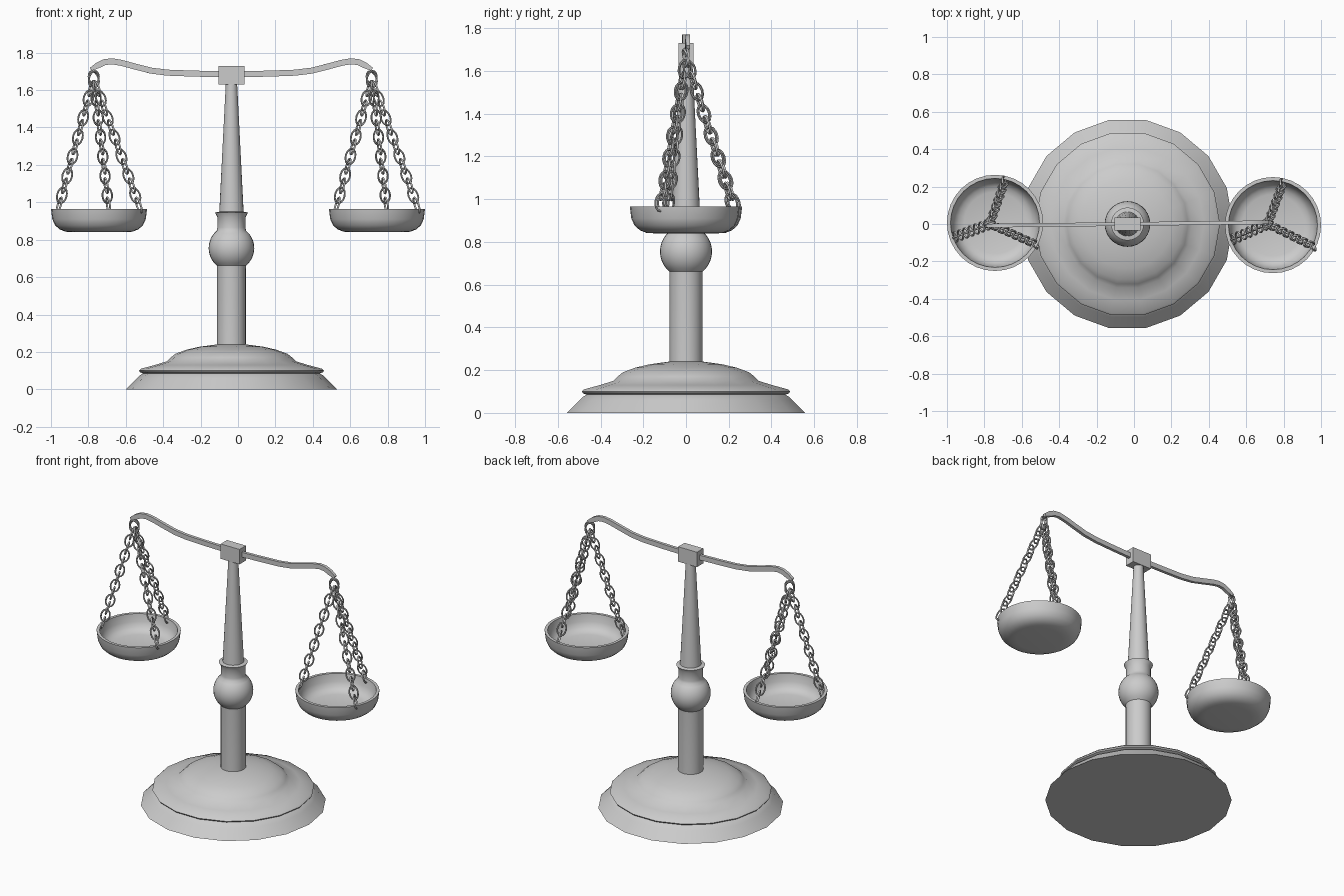
import bpy, bmesh, math
from mathutils import Vector, Matrix

if "Cube" in bpy.data.objects:
    bpy.data.objects.remove(bpy.data.objects["Cube"])

CX = -0.035  # axis of the stand


def add_object(name, bm, smooth=None):
    bmesh.ops.recalc_face_normals(bm, faces=bm.faces)
    me = bpy.data.meshes.new(name)
    bm.to_mesh(me)
    bm.free()
    ob = bpy.data.objects.new(name, me)
    bpy.context.collection.objects.link(ob)
    if smooth:
        bpy.ops.object.select_all(action='DESELECT')
        ob.select_set(True)
        bpy.context.view_layer.objects.active = ob
        bpy.ops.object.shade_smooth_by_angle(angle=math.radians(smooth))
    return ob


def lathe(name, profile, sides, loc, smooth=35):
    """Turn (radius, z) points round z; the profile starts and ends on the axis."""
    bm = bmesh.new()
    rings = []
    for r, z in profile:
        if r == 0:
            rings.append([bm.verts.new((0, 0, z))] * sides)
        else:
            rings.append([bm.verts.new((r * math.cos(math.tau * i / sides),
                                        r * math.sin(math.tau * i / sides), z))
                          for i in range(sides)])
    for a, b in zip(rings, rings[1:]):
        for i in range(sides):
            j = (i + 1) % sides
            quad = list(dict.fromkeys((a[i], a[j], b[j], b[i])))
            bm.faces.new(quad)
    ob = add_object(name, bm, smooth)
    ob.location = loc
    return ob


# Stepped round base
lathe("base", [(0, 0), (.565, 0), (.505, .06), (.49, .075), (.472, .085), (.49, .092),
               (.495, .1), (.485, .11), (.41, .13), (.345, .15), (.325, .17), (.3, .19),
               (.24, .212), (.17, .228), (.08, .24), (0, .24)], 18, (CX, 0, 0))

# Column with a ball and a flared collar
ball = [(.122 * math.cos(a), .755 + .122 * math.sin(a))
        for a in (math.radians(-50 + 10 * i) for i in range(11))]
lathe("column", [(0, .22), (.077, .22), (.077, .645)] + ball +
      [(.075, .865), (.075, .92), (.088, .945), (.065, .95), (0, .95)], 28, (CX, 0, 0))
lathe("spire", [(0, .93), (.066, .93), (.03, 1.64), (0, 1.64)], 24, (CX, 0, 0))

# Block on top of the spire
bm = bmesh.new()
bmesh.ops.create_cube(bm, size=1, matrix=Matrix.Diagonal((.14, .068, .1, 1)))
add_object("pivot_block", bm).location = (CX, 0, 1.68)

# Curved beam: one arm path mirrored to the other side, given thickness
arm = [(.07, 1.685), (.2, 1.688), (.34, 1.693), (.43, 1.704), (.52, 1.727), (.59, 1.746),
       (.64, 1.754), (.68, 1.749), (.715, 1.732), (.752, 1.711)]
path = [Vector((-x, z)) for x, z in reversed(arm)] + [Vector(p) for p in arm]
bm = bmesh.new()
sections = []
for i, p in enumerate(path):
    t = (path[min(i + 1, len(path) - 1)] - path[max(i - 1, 0)]).normalized()
    n = Vector((-t.y, t.x)) * (.009 if i in (0, len(path) - 1) else .016)
    sections.append([bm.verts.new((q.x, y, q.y)) for q, y in
                     ((p + n, -.01), (p + n, .01), (p - n, .01), (p - n, -.01))])
for a, b in zip(sections, sections[1:]):
    for i in range(4):
        bm.faces.new((a[i], a[(i + 1) % 4], b[(i + 1) % 4], b[i]))
bm.faces.new(sections[0])
bm.faces.new(sections[-1])
beam = add_object("beam", bm, 30)
beam.location.x = CX
beam.rotation_euler.z = .012


def add_link(bm, matrix, half_len=.043, half_wid=.027, wire=.0052, seg=14, sides=6):
    """Oval wire ring, long along local z, open along local y."""
    rings = []
    for i in range(seg):
        a = math.tau * i / seg
        c = Vector((half_wid * math.cos(a), 0, half_len * math.sin(a)))
        out = Vector((math.cos(a) * half_len, 0, math.sin(a) * half_wid)).normalized()
        rings.append([bm.verts.new(matrix @ (c + wire * (
            out * math.cos(math.tau * k / sides) +
            Vector((0, 1, 0)) * math.sin(math.tau * k / sides)))) for k in range(sides)])
    for i in range(seg):
        a, b = rings[i], rings[(i + 1) % seg]
        for k in range(sides):
            m = (k + 1) % sides
            bm.faces.new((a[k], a[m], b[m], b[k]))


def chain(name, top, bottom, count=14):
    axis = (top - bottom).normalized()
    side = (Vector((1, 0, 0)) - axis * axis.x).normalized()
    front = axis.cross(side)
    frame = Matrix((side, front, axis)).transposed().to_4x4()
    bm = bmesh.new()
    for i in range(count):
        pos = top.lerp(bottom, i / (count - 1))
        turn = Matrix.Rotation(math.radians(20 + 90 * (i % 2)), 4, 'Z')
        add_link(bm, Matrix.Translation(pos) @ frame @ turn)
    add_object(name, bm, 60)


# Hanging pans, each on three chains
pan_profile = [(0, .84), (.14, .84), (.18, .843), (.21, .855), (.235, .877), (.25, .91),
               (.257, .965), (.238, .965), (.23, .915), (.215, .885), (.195, .868),
               (.165, .858), (0, .858)]
for label, x, y in (("left", -.743, .006), ("right", .743, -.006)):
    lathe(label + "_pan", pan_profile, 32, (x, y, 0), 40)
    top = Vector((x - .028, 0, 1.66))
    for i, (dx, dy) in enumerate(((-.213, -.075), (.05, .218), (.212, -.112))):
        chain(f"{label}_chain_{i + 1}", top, Vector((x + dx, y + dy, .985)))
